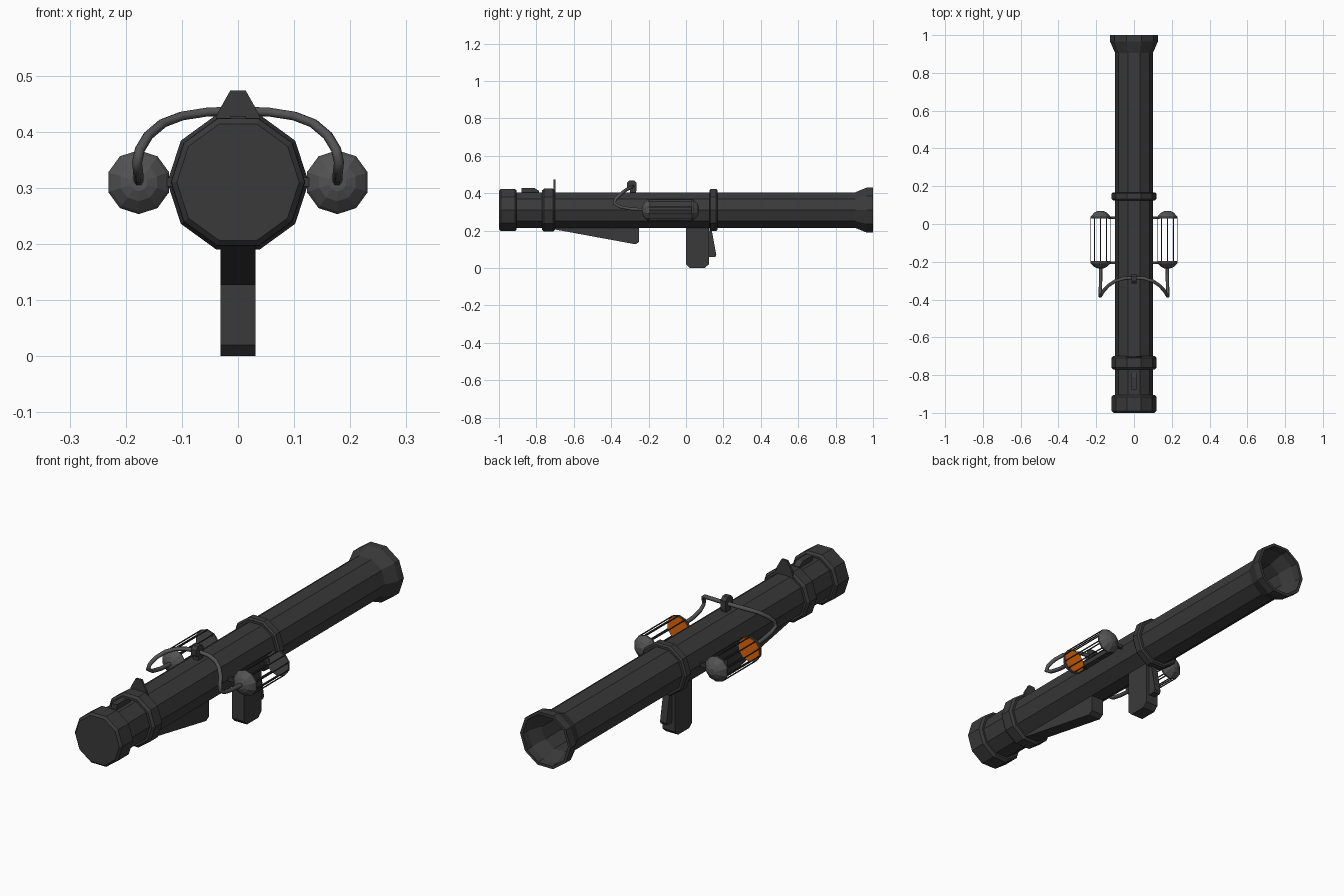
import bpy, bmesh, math
from mathutils import Vector

if "Cube" in bpy.data.objects:
    bpy.data.objects.remove(bpy.data.objects["Cube"])

CZ = 0.31          # height of the barrel axis
PX = 0.177         # sideways offset of the pods
N = 10             # sides of every round part


def material(name, rgb):
    m = bpy.data.materials.new(name)
    m.diffuse_color = (*rgb, 1)
    m.use_nodes = True
    m.node_tree.nodes["Principled BSDF"].inputs["Base Color"].default_value = m.diffuse_color
    return m


DARK = material("dark_metal", (0.042, 0.042, 0.042))
STEEL = material("mid_metal", (0.085, 0.085, 0.085))
ORANGE = material("orange", (0.75, 0.13, 0.003))


def finish(name, bm, mat):
    bmesh.ops.recalc_face_normals(bm, faces=bm.faces)
    me = bpy.data.meshes.new(name)
    bm.to_mesh(me)
    bm.free()
    me.materials.append(mat)
    ob = bpy.data.objects.new(name, me)
    bpy.context.collection.objects.link(ob)
    return ob


def lathe(name, profile, mat, cx=0, phase=0):
    """Ten-sided turning about the y axis; profile holds (y, radius)."""
    bm = bmesh.new()
    rings = []
    for y, r in profile:
        angles = [phase + 2 * math.pi * i / N for i in range(N)]
        rings.append([bm.verts.new((cx + r * math.cos(a), y, CZ + r * math.sin(a))) for a in angles])
    for a, b in zip(rings, rings[1:]):
        for i in range(N):
            j = (i + 1) % N
            bm.faces.new((a[i], a[j], b[j], b[i]))
    bm.faces.new(rings[0])
    bm.faces.new(rings[-1])
    return finish(name, bm, mat)


def plate(name, outline, lo, hi, mat, axis="x"):
    """Extrudes an outline of (y, z) along x, or of (x, z) along y."""
    bm = bmesh.new()
    put = (lambda u, z, d: (d, u, z)) if axis == "x" else (lambda u, z, d: (u, d, z))
    a, b = ([bm.verts.new(put(u, z, d)) for u, z in outline] for d in (lo, hi))
    bm.faces.new(a)
    bm.faces.new(b)
    for i in range(len(a)):
        j = (i + 1) % len(a)
        bm.faces.new((a[i], a[j], b[j], b[i]))
    return finish(name, bm, mat)


def band(name, y0, y1, r, bevel=0.01):
    return lathe(name, [(y0, r - bevel), (y0 + bevel, r), (y1 - bevel, r), (y1, r - bevel)], DARK)


# Hollow barrel with flared muzzle
lathe("barrel", [(-0.95, 0.1), (0.905, 0.1), (0.965, 0.126), (1.0, 0.126), (1.0, 0.113),
                 (0.965, 0.111), (0.90, 0.088), (-0.85, 0.088)], DARK)

# Rear cap and raised bands
band("rear_cap", -1.0, -0.905, 0.119)
band("rear_band", -0.77, -0.70, 0.12)
band("middle_band", 0.125, 0.168, 0.118, 0.007)

# Latch and sight
plate("latch", [(-0.88, 0.39), (-0.88, 0.428), (-0.81, 0.428), (-0.785, 0.412), (-0.785, 0.39)],
      -0.014, 0.014, DARK)
plate("sight", [(-0.045, 0.40), (-0.037, 0.432), (-0.014, 0.473),
                (0.014, 0.473), (0.037, 0.432), (0.045, 0.40)], -0.708, -0.698, DARK, "y")

# Shoulder stock, grip and trigger
plate("shoulder_stock", [(-0.71, 0.225), (-0.71, 0.208), (-0.27, 0.127), (-0.25, 0.14), (-0.25, 0.225)],
      -0.031, 0.031, DARK)
plate("grip", [(0, 0.23), (0, 0.02), (0.02, 0), (0.10, 0), (0.122, 0.02), (0.122, 0.23)],
      -0.031, 0.031, DARK)
plate("trigger", [(0.11, 0.2), (0.11, 0.06), (0.157, 0.06), (0.162, 0.07), (0.138, 0.2)],
      -0.016, 0.016, DARK)

# Caged pods on both sides
UP = math.pi / 2
for side, s in (("left", -1), ("right", 1)):
    cx = s * PX
    lathe(side + "_pod_rear_dome", [(-0.235, 0.016), (-0.228, 0.034), (-0.212, 0.052), (-0.205, 0.057),
                                    (-0.198, 0.057)], STEEL, cx, UP)
    lathe(side + "_pod_front_dome", [(0.03, 0.057), (0.037, 0.057), (0.045, 0.05), (0.06, 0.035),
                                     (0.07, 0.014)], STEEL, cx, UP)
    lathe(side + "_pod_light", [(-0.199, 0.053), (-0.196, 0.053)], ORANGE, cx, UP)

    # Thin cage rods
    bm = bmesh.new()
    for i in range(N):
        a = UP + 2 * math.pi * i / N
        box = bmesh.ops.create_cube(bm, size=1)["verts"]
        c = Vector((cx + 0.0545 * math.cos(a), -0.083, CZ + 0.0545 * math.sin(a)))
        for v in box:
            v.co = c + Vector((v.co.x * 0.004, v.co.y * 0.235, v.co.z * 0.004))
    finish(side + "_pod_cage", bm, DARK)

    # Brackets to the barrel
    for end, y in (("rear", -0.205), ("front", 0.033)):
        plate(f"{side}_{end}_bracket", [(y - .006, .302), (y + .006, .302), (y + .006, .318), (y - .006, .318)],
              s * 0.09, s * 0.135, DARK)

# Pipe linking the pods over the barrel
half = [(0.177, -0.22, 0.312), (0.177, -0.30, 0.317), (0.178, -0.355, 0.328), (0.18, -0.383, 0.345),
        (0.175, -0.377, 0.368), (0.16, -0.352, 0.393), (0.134, -0.325, 0.415),
        (0.10, -0.302, 0.428), (0.055, -0.288, 0.435)]
path = half + [(0, -0.284, 0.437)] + [(-x, y, z) for x, y, z in reversed(half)]
cu = bpy.data.curves.new("pipe", "CURVE")
cu.dimensions = "3D"
cu.bevel_depth = 0.009
cu.bevel_resolution = 1
cu.use_fill_caps = True
sp = cu.splines.new("POLY")
sp.points.add(len(path) - 1)
for p, co in zip(sp.points, path):
    p.co = (*co, 1)
cu.materials.append(STEEL)
bpy.context.collection.objects.link(bpy.data.objects.new("pipe", cu))

# Clip holding the pipe
plate("pipe_clip", [(-0.30, 0.395), (-0.30, 0.42), (-0.316, 0.43), (-0.316, 0.455), (-0.302, 0.469),
                    (-0.278, 0.469), (-0.264, 0.455), (-0.264, 0.42), (-0.27, 0.395)], -0.013, 0.013, DARK)
